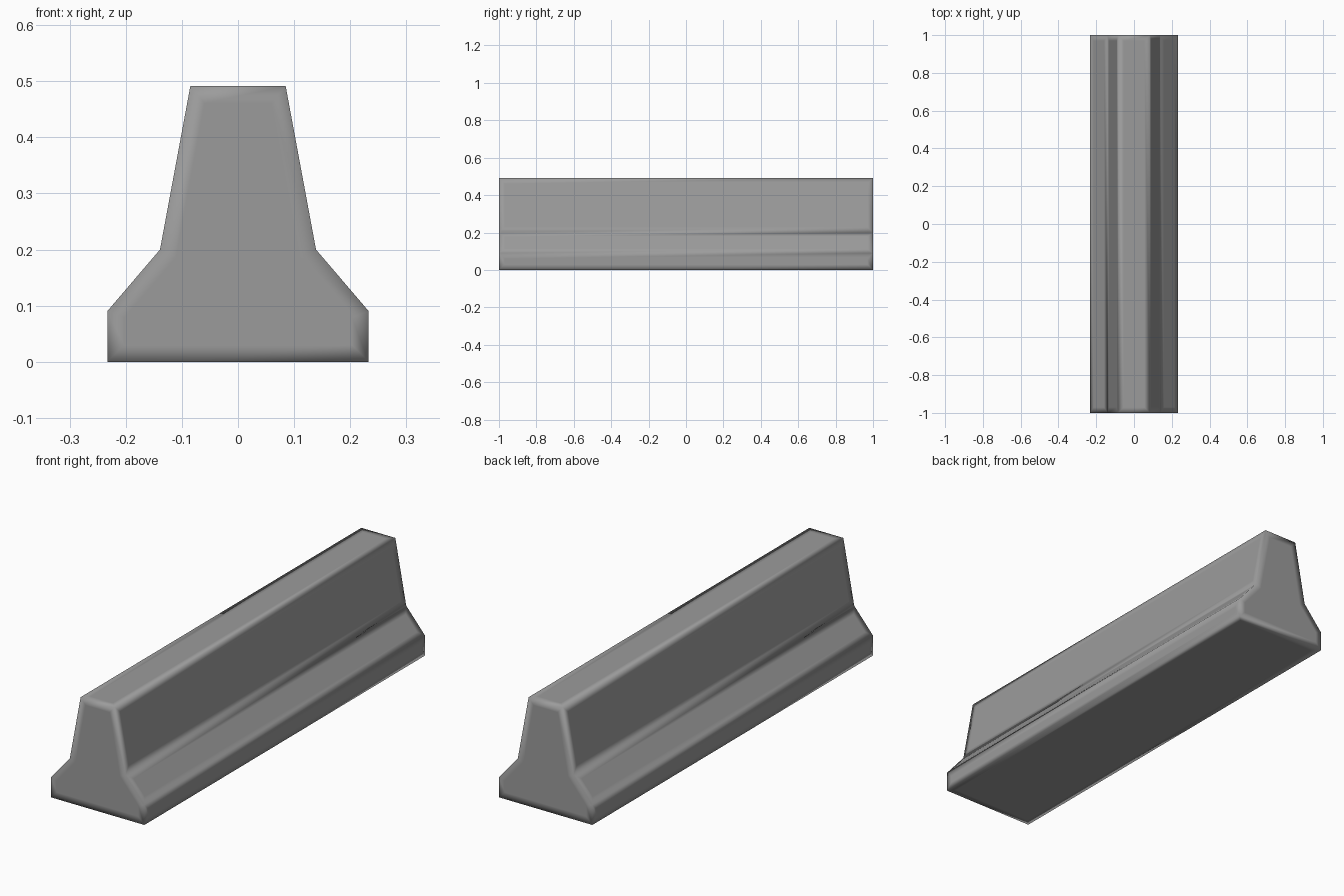
import bpy, bmesh

if "Cube" in bpy.data.objects:
    bpy.data.objects.remove(bpy.data.objects["Cube"])

# Right half of the barrier cross-section (x, z), bottom to top
half = [(0.233, 0.0), (0.233, 0.09), (0.139, 0.20), (0.085, 0.491)]
profile = half + [(-x, z) for x, z in reversed(half)]

# Extrude the profile along y
bm = bmesh.new()
front = bm.faces.new([bm.verts.new((x, -1.0, z)) for x, z in profile])
ext = bmesh.ops.extrude_face_region(bm, geom=[front], use_keep_orig=True)
back_verts = [g for g in ext["geom"] if isinstance(g, bmesh.types.BMVert)]
bmesh.ops.translate(bm, verts=back_verts, vec=(0, 2.0, 0))
bmesh.ops.recalc_face_normals(bm, faces=bm.faces[:])

# Supporting border loops give softly shaded edges on a crisp silhouette
bmesh.ops.inset_individual(bm, faces=bm.faces[:], thickness=0.03,
                           use_even_offset=True)
for f in bm.faces:
    f.smooth = True

mesh = bpy.data.meshes.new("road_barrier")
bm.to_mesh(mesh)
bm.free()
barrier = bpy.data.objects.new("road_barrier", mesh)
bpy.context.collection.objects.link(barrier)

# Dark concrete grey
concrete = bpy.data.materials.new("concrete")
concrete.diffuse_color = (0.33, 0.33, 0.33, 1.0)
concrete.use_nodes = True
concrete.node_tree.nodes["Principled BSDF"].inputs["Base Color"].default_value = concrete.diffuse_color
mesh.materials.append(concrete)
